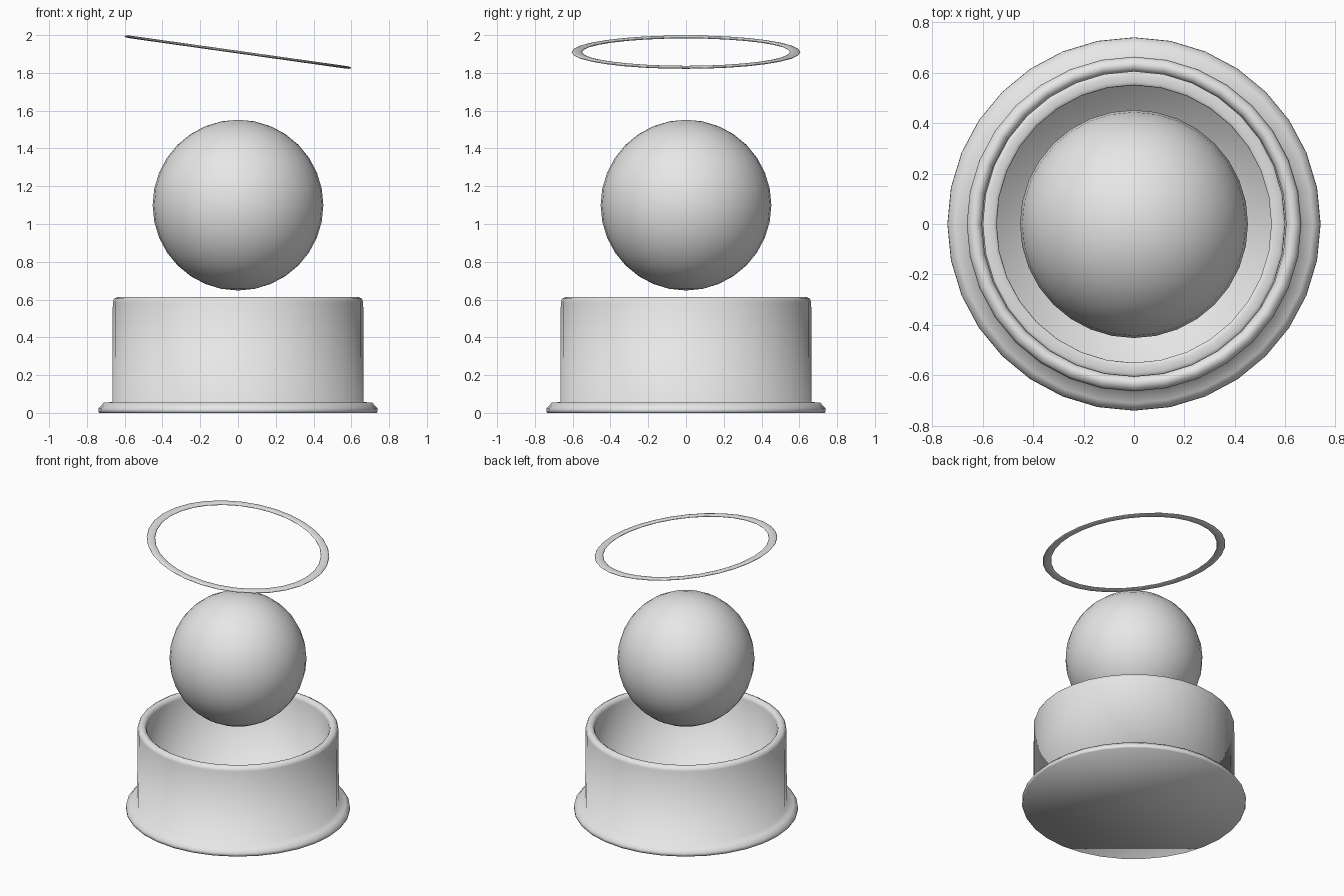
import bpy, bmesh, math

if "Cube" in bpy.data.objects:
    bpy.data.objects.remove(bpy.data.objects["Cube"])

SEGMENTS = 32
grey = bpy.data.materials.new("light_grey")
grey.diffuse_color = (0.8, 0.8, 0.8, 1)
grey.use_nodes = True
grey.node_tree.nodes["Principled BSDF"].inputs["Base Color"].default_value = grey.diffuse_color


def finish(name, bm):
    """Turn a bmesh into a smooth grey object."""
    bmesh.ops.recalc_face_normals(bm, faces=bm.faces)
    mesh = bpy.data.meshes.new(name)
    bm.to_mesh(mesh)
    bm.free()
    mesh.materials.append(grey)
    for face in mesh.polygons:
        face.use_smooth = True
    obj = bpy.data.objects.new(name, mesh)
    bpy.context.collection.objects.link(obj)
    return obj


def lathe(name, profile, closed=False):
    """Spin an (r, z) profile around z; open ends are capped."""
    bm = bmesh.new()
    rings = []
    for r, z in profile:
        rings.append([bm.verts.new((r * math.cos(a), r * math.sin(a), z))
                      for a in (math.tau * i / SEGMENTS for i in range(SEGMENTS))])
    pairs = list(zip(rings, rings[1:]))
    if closed:
        pairs.append((rings[-1], rings[0]))
    else:
        bm.faces.new(rings[0])
        bm.faces.new(rings[-1])
    for low, high in pairs:
        for i in range(SEGMENTS):
            j = (i + 1) % SEGMENTS
            bm.faces.new((low[i], low[j], high[j], high[i]))
    return finish(name, bm)


# Hollow pot with a stepped foot and rounded rim
lathe("pot", [(0.735, 0), (0.74, 0.012), (0.738, 0.025), (0.71, 0.055),
              (0.665, 0.057), (0.663, 0.585), (0.656, 0.605), (0.638, 0.614),
              (0.625, 0.614), (0.61, 0.605), (0.603, 0.585), (0.603, 0.08)])

# Floating ball
bm = bmesh.new()
bmesh.ops.create_uvsphere(bm, u_segments=SEGMENTS, v_segments=16, radius=0.452)
finish("ball", bm).location.z = 1.1

# Thin flattened ring, tilted down towards +x
section = [(0.578 + 0.028 * math.cos(a), 0.007 * math.sin(a))
           for a in (math.tau * i / 12 for i in range(12))]
ring = lathe("ring", section, closed=True)
ring.location.z = 1.91
ring.rotation_euler.y = math.radians(8)
